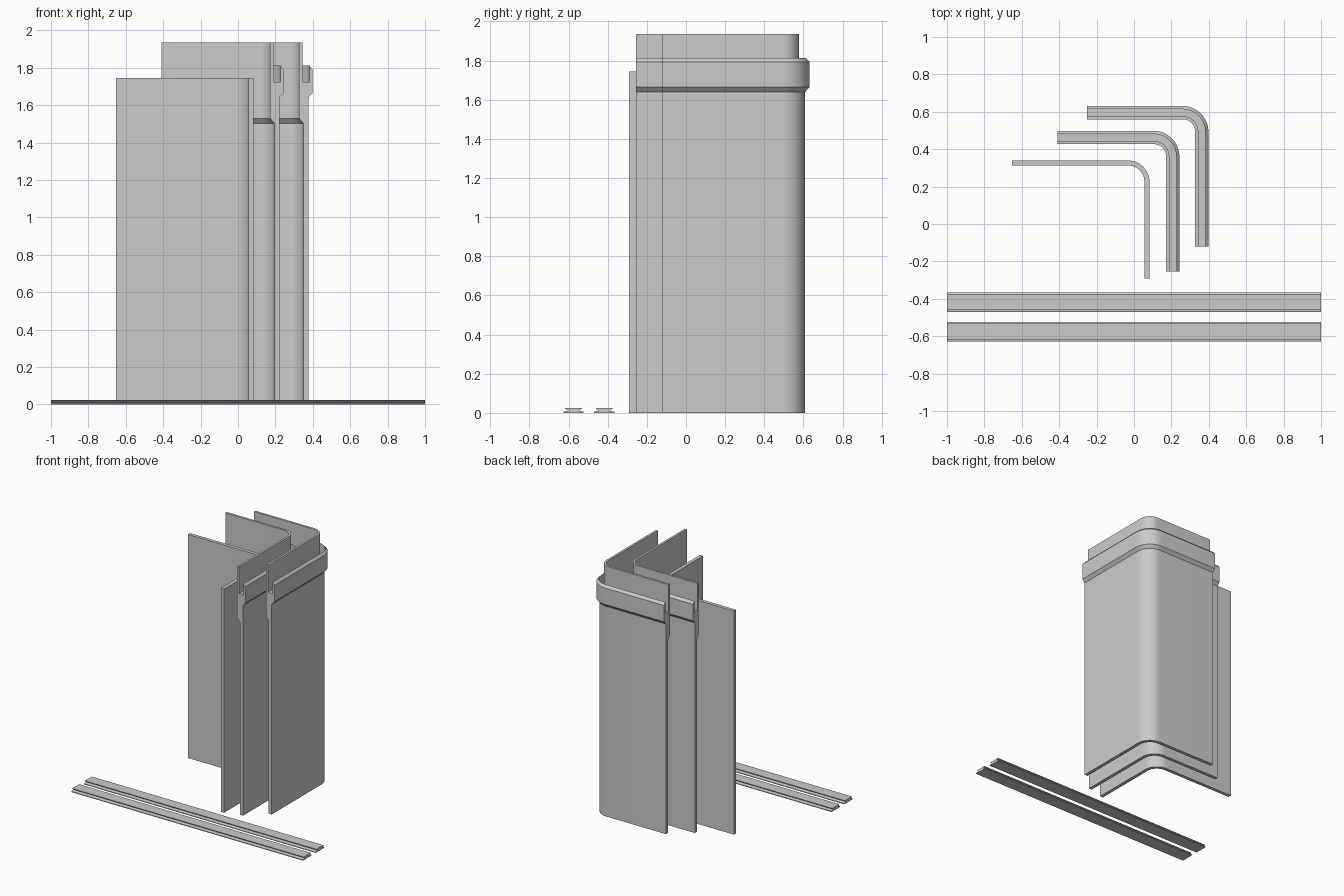
import bpy, bmesh, math

if "Cube" in bpy.data.objects:
    bpy.data.objects.remove(bpy.data.objects["Cube"])

grey = bpy.data.materials.new("light_grey")
grey.diffuse_color = (0.6, 0.6, 0.6, 1)
grey.use_nodes = True
grey.node_tree.nodes["Principled BSDF"].inputs["Base Color"].default_value = grey.diffuse_color


def loft(name, rings, smooth=False):
    """Solid through equal-length closed rings, with end caps."""
    bm = bmesh.new()
    rows = [[bm.verts.new(p) for p in ring] for ring in rings]
    n = len(rows[0])
    for a, b in zip(rows, rows[1:]):
        for i in range(n):
            j = (i + 1) % n
            bm.faces.new((a[i], a[j], b[j], b[i]))
    bm.faces.new(rows[0])
    bm.faces.new(rows[-1])
    bmesh.ops.recalc_face_normals(bm, faces=bm.faces[:])
    mesh = bpy.data.meshes.new(name)
    bm.to_mesh(mesh)
    bm.free()
    mesh.materials.append(grey)
    obj = bpy.data.objects.new(name, mesh)
    bpy.context.collection.objects.link(obj)
    if smooth:
        bpy.ops.object.select_all(action='DESELECT')
        obj.select_set(True)
        bpy.context.view_layer.objects.active = obj
        bpy.ops.object.shade_smooth_by_angle(angle=math.radians(25))
    return obj


def corner_panel(name, left, right, front, back, radius, section, steps=12):
    """Sweep a (inset, z) section along a back arm, round corner and side arm."""
    cx, cy = right - radius, back - radius
    stations = [(left, cy, math.pi / 2)]
    stations += [(cx, cy, math.pi / 2 * (1 - i / steps)) for i in range(steps + 1)]
    stations.append((cx, front, 0))
    rings = []
    for x, y, a in stations:
        rings.append([(x + math.cos(a) * (radius - d), y + math.sin(a) * (radius - d), z)
                      for d, z in section])
    return loft(name, rings, True)


# Plain corner panel
plain = [(0, 0), (0.027, 0), (0.027, 1.745), (0, 1.745)]
corner_panel("plain_panel", -0.652, 0.083, -0.291, 0.34, 0.115, plain)

# Socketed corner panels: wall, outer lip, slot and raised inner tongue
socket = [(0.022, 0), (0.049, 0), (0.049, 1.503), (0.071, 1.53), (0.071, 1.935),
          (0.054, 1.935), (0.054, 1.725), (0.017, 1.725), (0.017, 1.812),
          (0, 1.793), (0, 1.665), (0.022, 1.64)]
corner_panel("middle_socket_panel", -0.409, 0.243, -0.255, 0.498, 0.138, socket)
corner_panel("outer_socket_panel", -0.252, 0.398, -0.121, 0.631, 0.138, socket)

# Floor rails with a narrow waist
half = [(0.052, 0), (0.052, 0.006), (0.028, 0.011), (0.043, 0.022), (0.043, 0.025)]
outline = half + [(-y, z) for y, z in reversed(half)]
for name, yc in (("front_rail", -0.575), ("rear_rail", -0.418)):
    loft(name, [[(x, yc + y, z) for y, z in outline] for x in (-1, 1)])
